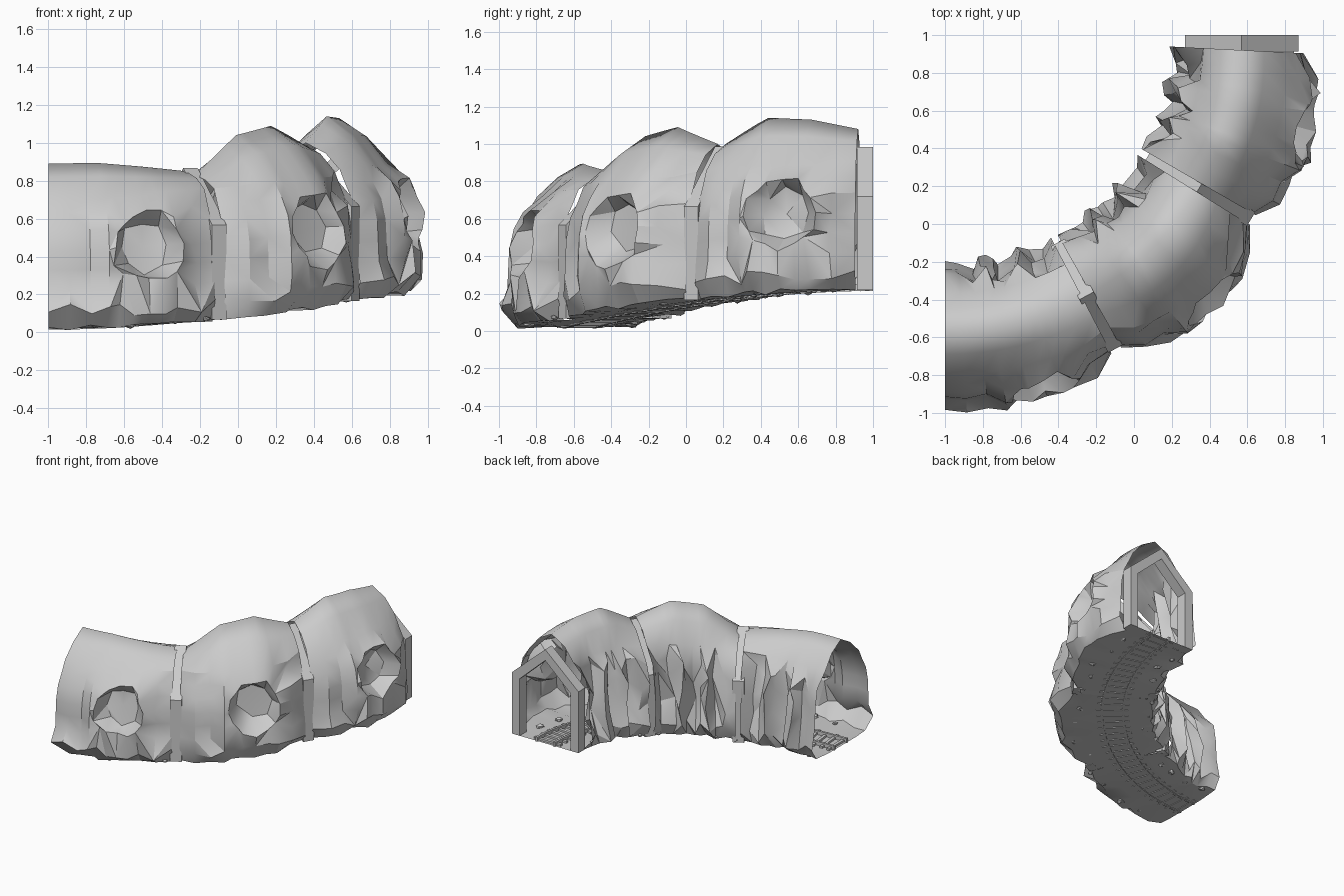
import bpy, bmesh, random
from math import sin, cos, radians, atan2, pi
from mathutils import Vector, Matrix

if "Cube" in bpy.data.objects:
    bpy.data.objects.remove(bpy.data.objects["Cube"])

random.seed(11)
R = 1.57                      # bend radius, centred on (-1, 1)


def rnd(a):
    return random.uniform(-a, a)


def ground(a):                # floor height along the climbing bend
    s = min(max((a + 90) / 90, 0), 1)
    return 0.02 + 0.2 * (3 * s * s - 2 * s ** 3)


def place(a, d, h):           # bend angle, radial offset, height over floor
    r = R + d
    return Vector((-1 + r * cos(radians(a)), 1 + r * sin(radians(a)), ground(a) + h))


def lerp_list(xs, ys, x):
    for i in range(len(xs) - 1):
        if x <= xs[i + 1]:
            f = (x - xs[i]) / (xs[i + 1] - xs[i])
            return ys[i] + f * (ys[i + 1] - ys[i])
    return ys[-1]


def finish(bm, name):
    me = bpy.data.meshes.new(name)
    bmesh.ops.recalc_face_normals(bm, faces=bm.faces)
    bm.to_mesh(me)
    bm.free()
    ob = bpy.data.objects.new(name, me)
    bpy.context.collection.objects.link(ob)
    return ob


# Cross-section ring: floor, skirt, outer wall, roof, inner wall, floor
RING = [(0, 0), (.2, 0), (.31, 0), (.38, .09), (.355, .2), (.35, .31), (.345, .41),
        (.32, .52), (.27, .61), (.23, .69), (.12, .80), (0, .87), (-.12, .80),
        (-.2, .69), (-.27, .58), (-.3, .44), (-.31, .27), (-.35, .1), (-.3, 0), (-.15, 0)]
COLS = [0, .12, .24, .34, .40, .48, .57, .66, .74, .87, 1]
FOLDS = [-.05, -.02, .06, -.06, .02, .06, .01, -.07, .05, .05, -.05]
WALL_H = [p[1] for p in RING[3:10]]
WALL_D = [p[0] for p in RING[3:10]]


def tunnel_section(name, a0, a1, apex, widen, eave, start_open=False):
    bm = bmesh.new()
    grid, roof_faces = [], set()
    for c, t in enumerate(COLS):
        a = a0 + (a1 - a0) * t
        bulge = 1 - (2 * t - 1) ** 2
        top = lerp_list([0, .33, .66, 1], apex, t) - ground(a)
        edge = c in (0, len(COLS) - 1)
        col = []
        for k, (d, h) in enumerate(RING):
            aa = a
            if 9 <= k <= 13:                       # roof follows the ridge line
                h = .69 + (h - .69) / .18 * (top - .69)
                if k in (9, 10):
                    d += (eave - .23) * bulge * (1 if k == 9 else .6)
                if k == 9 and not edge:
                    h += rnd(.02)
            elif 3 <= k <= 8:                      # outer rock wall
                i, j = c - 6, k - 6
                m = max(abs(i), abs(j))
                if m <= 2:                         # octagonal hollow with raised rim
                    th = atan2(j, i)
                    rad = (0, .135, .19)[m] + (rnd(.022) if m else 0)
                    h = .42 + rad * sin(th)
                    aa = a0 + (a1 - a0) * .57 + (rad * cos(th) / 1.93) * 180 / pi
                    d = lerp_list(WALL_H, WALL_D, h) + (-.14, -.10, .025)[m] + rnd(.02)
                elif k == 3:
                    d += rnd(.04)
                    h += rnd(.04)
                elif c == 3:                       # upright rib beside the hollow
                    d += .03
                elif c == 2:
                    d -= .025
                elif c == 9:
                    d += rnd(.05)
                    aa += rnd(.8)
                d += widen * bulge
            elif 14 <= k <= 17:                    # folded inner rock wall
                d += FOLDS[c] * random.uniform(.5, 1.1) * (.5 if k == 17 else 1) + rnd(.025)
                if not edge:
                    h += rnd(.06)
                    aa += rnd(1.2)
            elif k in (2, 18):                     # uneven floor rim
                d += rnd(.025) + (widen * bulge if k == 2 else 0)
                h += rnd(.015) + .005
            if edge and 2 <= k <= 9 and not (start_open and c == 0):
                d = min(d * .9, .33)
            col.append(bm.verts.new(place(aa, d, h)))
        grid.append(col)
    n = len(RING)
    for c, (p, q) in enumerate(zip(grid, grid[1:])):
        for k in range(n):
            w, x, y, z = p[k], q[k], q[(k + 1) % n], p[(k + 1) % n]
            if 3 <= k <= 7 or 13 <= k <= 17:       # rock is cut into triangles
                if (c + k) % 3:
                    w, x, y, z = x, y, z, w
                bm.faces.new([w, x, y])
                bm.faces.new([w, y, z])
            else:
                f = bm.faces.new([w, x, y, z])
                if 9 <= k <= 12:
                    roof_faces.add(f)
    bmesh.ops.recalc_face_normals(bm, faces=bm.faces)
    for f in bm.faces:                             # smooth roof, creased rock
        f.smooth = True
    for e in bm.edges:
        if len(e.link_faces) == 2:
            e.smooth = (all(f in roof_faces for f in e.link_faces)
                        or e.calc_face_angle(0) < radians(30))
    return finish(bm, name)


tunnel_section("tunnel_section_lower", -90, -62.4, (.89, .895, .875, .85), .03, .23, True)
tunnel_section("tunnel_section_middle", -60.6, -31.9, (.83, 1.04, 1.09, 1.0), .09, .33)
tunnel_section("tunnel_section_upper", -30.1, -2.9, (1.0, 1.14, 1.13, 1.08), .07, .26)


# House-shaped timber frames: two posts and two sloping beams
def support_frame(name, a, wide, apex):
    w = wide - .07
    outer = [(wide, 0), (wide, .5), (0, apex), (-wide, .5), (-wide, 0)]
    inner = [(w, 0), (w, .465), (0, apex - .09), (-w, .465), (-w, 0)]
    half = .043
    m = Matrix.Translation(place(a, 0, 0)) @ Matrix.Rotation(radians(a), 4, 'Z')
    bm = bmesh.new()
    rings = [[bm.verts.new(m @ Vector((d, y, h))) for d, h in pts]
             for pts, y in ((outer, -half), (inner, -half), (inner, half), (outer, half))]
    for i in range(4):
        p, q = rings[i], rings[(i + 1) % 4]
        for k in range(4):
            bm.faces.new([p[k], p[k + 1], q[k + 1], q[k]])
    for k in (0, 4):
        bm.faces.new([r[k] for r in rings])
    finish(bm, name)


support_frame("support_frame_lower", -61.5, .32, .80)
support_frame("support_frame_middle", -31, .32, .82)
support_frame("support_frame_upper", 0, .3, .765)
bpy.data.objects["support_frame_upper"].location.y = -.043

# Floor strips under the frames
bm = bmesh.new()
for a, b in ((-62.4, -60.6), (-31.9, -30.1), (-2.9, 0)):
    bm.faces.new([bm.verts.new(place(u, d, 0)) for u, d in
                  ((a, -.28), (b, -.28), (b, .28), (a, .28))])
finish(bm, "floor_strips")


# Rails swept along the bend
def rail(name, d):
    bm = bmesh.new()
    prof = [(d - .009, -.006), (d + .009, -.006), (d + .009, .03), (d - .009, .03)]
    rows = [[bm.verts.new(place(-90 + 90 * i / 24, x, h)) for x, h in prof] for i in range(25)]
    for p, q in zip(rows, rows[1:]):
        for k in range(4):
            bm.faces.new([p[k], q[k], q[(k + 1) % 4], p[(k + 1) % 4]])
    bm.faces.new(rows[0])
    bm.faces.new(rows[-1])
    finish(bm, name)


rail("rail_inner", -.08)
rail("rail_outer", .08)

# Sleepers, just breaking through the floor
bm = bmesh.new()
for i in range(34):
    a = -88.8 + i * 87.6 / 33
    m = (Matrix.Translation(place(a, rnd(.006), .006)) @ Matrix.Rotation(radians(a + rnd(2)), 4, 'Z')
         @ Matrix.Diagonal((.24, .024, .02, 1)))
    bmesh.ops.create_cube(bm, size=1, matrix=m)
finish(bm, "sleepers")

# Loose stones along both floor edges
bm = bmesh.new()
for i in range(26):
    side = 1 if i % 2 else -1
    a = -86 + i * 3.2 + rnd(1)
    s = random.uniform(.014, .03)
    m = (Matrix.Translation(place(a, side * random.uniform(.2, .33), .01))
         @ Matrix.Rotation(rnd(3), 4, 'Z') @ Matrix.Diagonal((s * 1.3, s, s * .8, 1)))
    new = bmesh.ops.create_icosphere(bm, subdivisions=1, radius=1, matrix=m)
    for v in new['verts']:
        v.co += Vector((rnd(.005), rnd(.005), rnd(.004)))
        v.co.z = max(v.co.z, 0)
finish(bm, "loose_stones")
